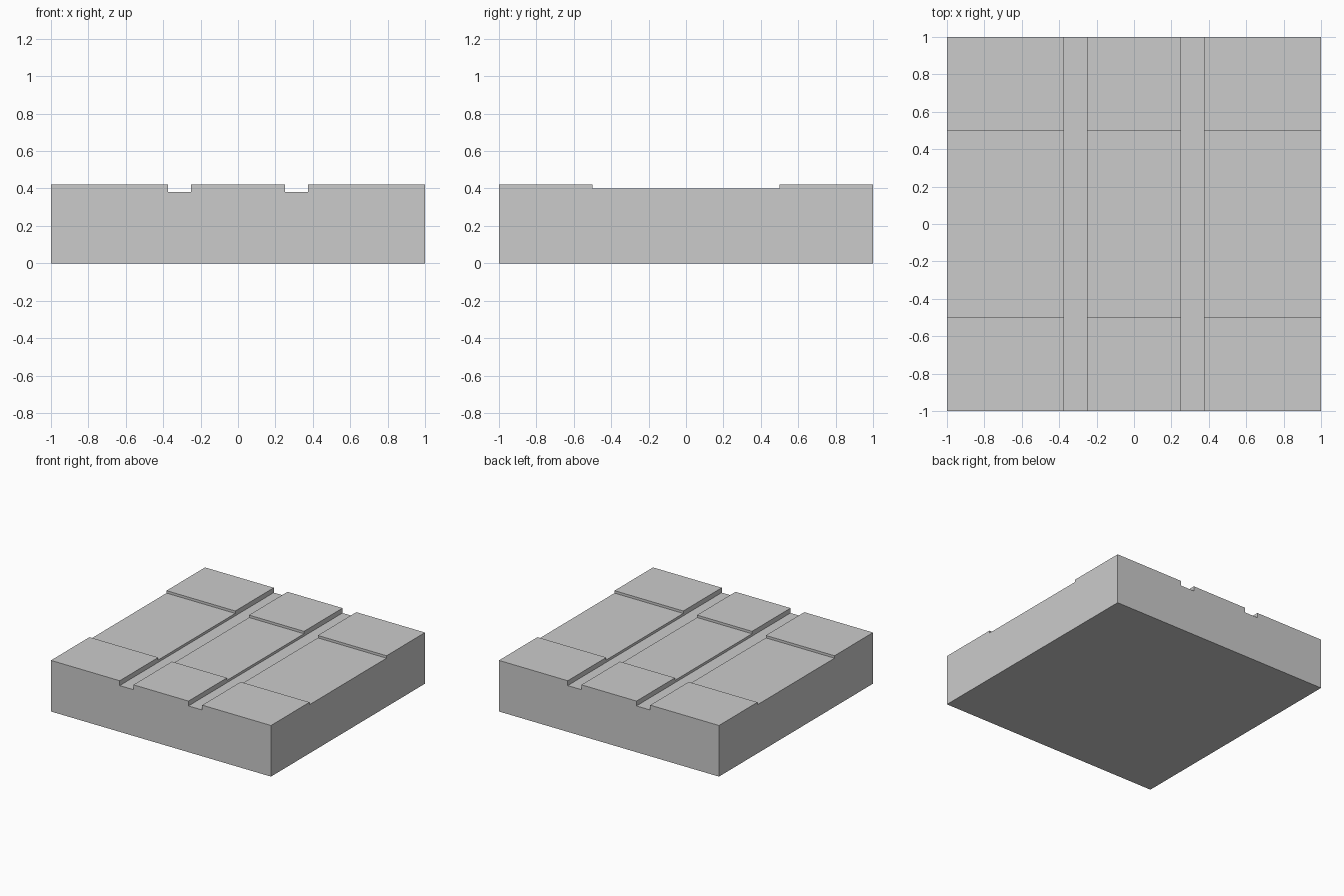
import bpy
import bmesh
from mathutils import Matrix, Vector

default_cube = bpy.data.objects.get("Cube")
if default_cube:
    bpy.data.objects.remove(default_cube, do_unlink=True)

TOP, RECESS, SLOT = 0.42, 0.40, 0.38


def make_material(name, color):
    mat = bpy.data.materials.new(name)
    mat.use_nodes = True
    mat.diffuse_color = color
    mat.node_tree.nodes["Principled BSDF"].inputs["Base Color"].default_value = color
    return mat


def box(name, low, high):
    """Axis-aligned box between two corners."""
    low, high = Vector(low), Vector(high)
    bm = bmesh.new()
    bmesh.ops.create_cube(bm, size=1, matrix=Matrix.LocRotScale(
        (low + high) / 2, None, high - low))
    mesh = bpy.data.meshes.new(name)
    bm.to_mesh(mesh)
    bm.free()
    obj = bpy.data.objects.new(name, mesh)
    bpy.context.collection.objects.link(obj)
    return obj


# Solid slab
slab = box("grooved_slab", (-1, -1, 0), (1, 1, TOP))
slab.data.materials.append(make_material("plain grey", (0.6, 0.6, 0.6, 1)))

# Shallow cross recess and two deeper lengthwise slots
cutters = [box("recess_cutter", (-1.5, -0.5, RECESS), (1.5, 0.5, 1))]
for side, x in (("right", -0.375), ("left", 0.25)):
    cutters.append(box(side + "_slot_cutter", (x, -1.5, SLOT), (x + 0.125, 1.5, 1)))

for cutter in cutters:
    cutter.hide_render = True
    cut = slab.modifiers.new(cutter.name, "BOOLEAN")
    cut.operation = "DIFFERENCE"
    cut.solver = "EXACT"
    cut.object = cutter

# Bake the cuts and discard the cutters
depsgraph = bpy.context.evaluated_depsgraph_get()
cut_mesh = bpy.data.meshes.new_from_object(slab.evaluated_get(depsgraph))
slab.modifiers.clear()
slab.data = cut_mesh
for cutter in cutters:
    bpy.data.objects.remove(cutter, do_unlink=True)
